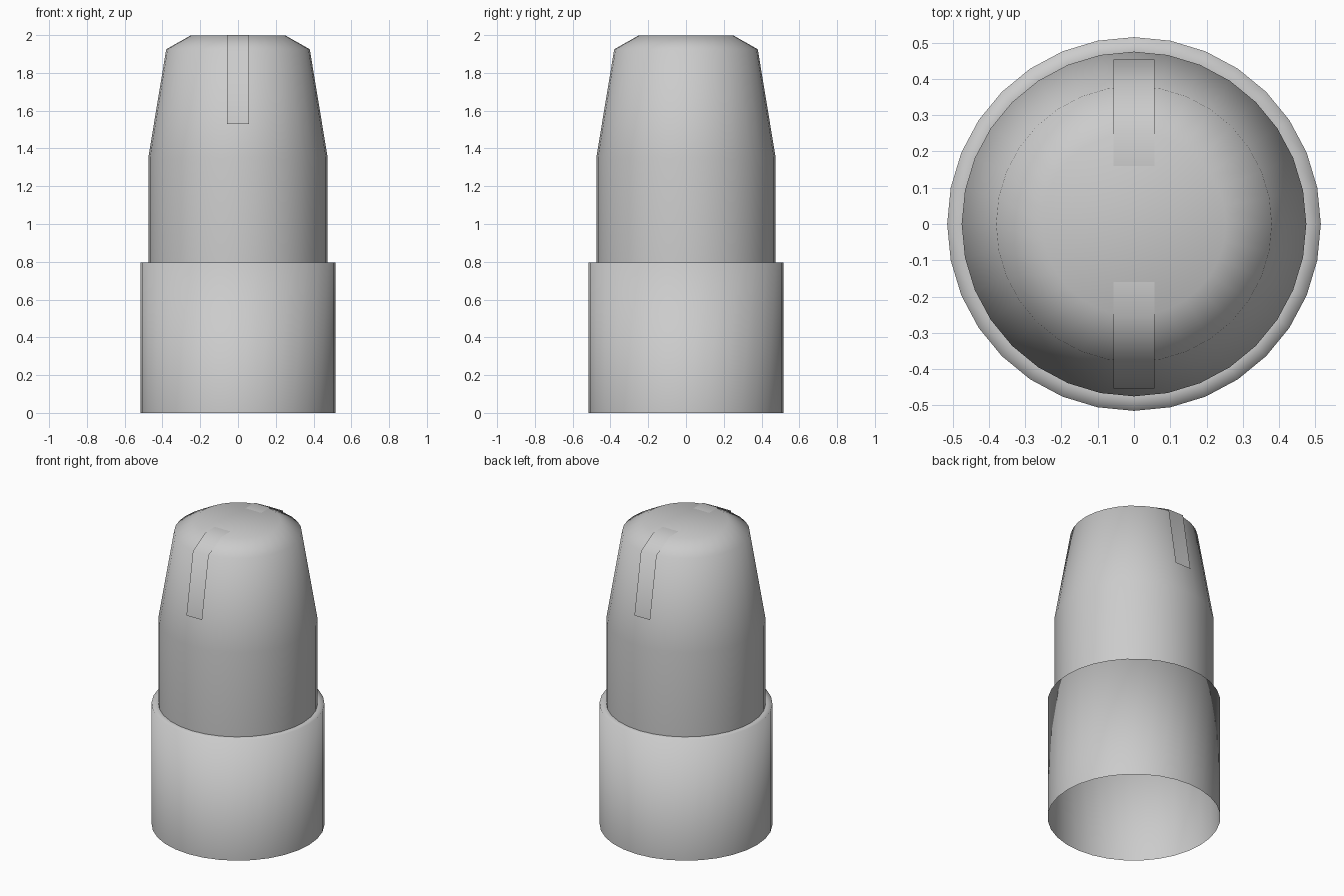
import bpy, math

if "Cube" in bpy.data.objects:
    bpy.data.objects.remove(bpy.data.objects["Cube"])

SIDES = 32


def make_object(name, verts, faces):
    mesh = bpy.data.meshes.new(name)
    mesh.from_pydata(verts, [], faces)
    mesh.shade_smooth()
    obj = bpy.data.objects.new(name, mesh)
    bpy.context.collection.objects.link(obj)
    return obj


def lathe(name, profile, cap=False):
    verts = [(r * math.cos(2 * math.pi * i / SIDES), r * math.sin(2 * math.pi * i / SIDES), z)
             for r, z in profile for i in range(SIDES)]
    faces = []
    for k in range(len(profile) - 1):
        a, b = k * SIDES, (k + 1) * SIDES
        for i in range(SIDES):
            j = (i + 1) % SIDES
            faces.append((a + i, a + j, b + j, b + i))
    if cap:
        faces.append(tuple(range((len(profile) - 1) * SIDES, len(profile) * SIDES)))
    return make_object(name, verts, faces)


# Wide open-bottomed sleeve with a narrow ledge on top
lathe("base_sleeve", [(0.515, 0), (0.515, 0.795), (0.475, 0.795)])

# Tapered body with chamfered flat top
lathe("tapered_body", [(0.475, 0.795), (0.475, 1.35), (0.38, 1.925), (0.253, 1.997)], cap=True)

# Thin strips lying on the taper, front and back
path = [(0.454, 1.53), (0.386, 1.928), (0.253, 2.0), (0.16, 2.0)]
for name, s in (("front_strip", -1), ("back_strip", 1)):
    verts = [(x * -s, y * s, z) for y, z in path for x in (-0.057, 0.057)]
    faces = [(2 * k + 1, 2 * k, 2 * k + 2, 2 * k + 3) for k in range(3)]
    make_object(name, verts, [f for f in faces])
